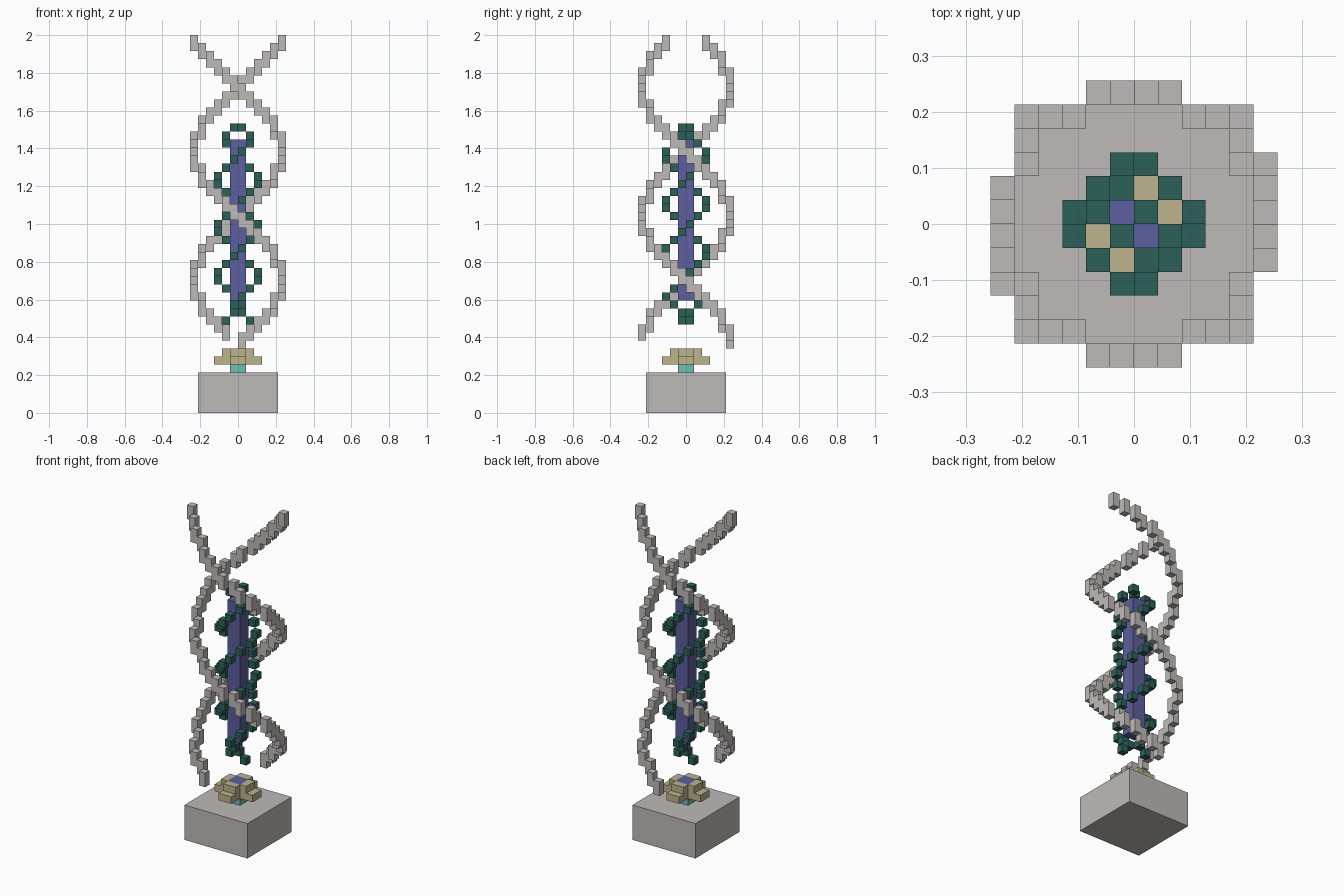
import bpy
import bmesh
from math import cos, sin, floor, radians
from mathutils import Vector

U = 2 / 47  # edge of one block

if "Cube" in bpy.data.objects:
    bpy.data.objects.remove(bpy.data.objects["Cube"], do_unlink=True)


def material(name, *rgb):
    """Flat material from 0-255 display values."""
    linear = [((c / 255 + 0.055) / 1.055) ** 2.4 for c in rgb] + [1]
    mat = bpy.data.materials.new(name)
    mat.use_nodes = True
    mat.diffuse_color = linear
    mat.node_tree.nodes["Principled BSDF"].inputs["Base Color"].default_value = linear
    return mat


def box(x0, x1, y0, y1, z0, z1):
    """All block cells inside a range."""
    return {(x, y, z) for x in range(x0, x1) for y in range(y0, y1) for z in range(z0, z1)}


def mirrored(cells):
    """Cells plus their half-turn copies around the vertical axis."""
    return set(cells) | {(-1 - x, -1 - y, z) for x, y, z in cells}


def build(name, cells, mat):
    """Mesh of the outer faces of a set of block cells."""
    bm = bmesh.new()
    for cell in cells:
        centre = Vector(cell) + Vector((0.5, 0.5, 0.5))
        for axis in range(3):
            for side in (-1, 1):
                n = Vector((0, 0, 0))
                n[axis] = side
                if tuple(int(c + d) for c, d in zip(cell, n)) in cells:
                    continue
                a = Vector((0, 0, 0))
                a[(axis + 1) % 3] = 0.5
                b = n.cross(a)
                m = centre + n / 2
                corners = (m - a - b, m + a - b, m + a + b, m - a + b)
                bm.faces.new([bm.verts.new(c * U) for c in corners])
    bmesh.ops.remove_doubles(bm, verts=bm.verts, dist=U / 100)
    mesh = bpy.data.meshes.new(name)
    bm.to_mesh(mesh)
    bm.free()
    mesh.materials.append(mat)
    bpy.context.collection.objects.link(bpy.data.objects.new(name, mesh))


def around(radius, degrees, z):
    """Block cell at an angle on a ring."""
    t = radians(degrees)
    return floor(radius * cos(t)), floor(radius * sin(t)), z


stone = material("warm grey", 190, 186, 182)
violet = material("violet", 93, 95, 158)
green = material("dark green", 44, 97, 90)
sand = material("sand", 190, 180, 140)
teal = material("teal", 112, 188, 182)

# Plinth
build("plinth", box(-5, 5, -5, 5, 0, 5), stone)

# Flower-shaped foot on a short stem
core = box(-1, 1, -1, 1, 6, 8)
petals = set()
for reach, z in ((3, 6), (2, 7)):
    petals |= box(-reach, reach, -1, 1, z, z + 1) | box(-1, 1, -reach, reach, z, z + 1)
build("foot_stem", box(-1, 1, -1, 1, 5, 6), teal)
build("foot_petals", petals - core, sand)
build("foot_core", core, violet)

# Floating central column
build("column", box(-1, 1, -1, 1, 14, 34), violet)

# Two large outer strands, each step two blocks tall
for name, turn, start in (("outer_strand_a", 0, 8), ("outer_strand_b", 180, 9)):
    strand = set()
    for z in range(start, 46):
        x, y, _ = around(5.637, 89.4 + (39.5 - z) * 11.27 + turn, z)
        strand |= {(x, y, z), (x, y, z + 1)}
    build(name, strand, stone)

# Small inner strands twisting the other way, closing in at both ends
vine = [around(2.5, (z - 28.5) * 30, z) for z in range(14, 34)]
vine += [(1, -1, 11), (0, -1, 12), (0, -2, 13), (1, -1, 34), (0, 0, 35)]
build("inner_strands", mirrored(vine), green)
